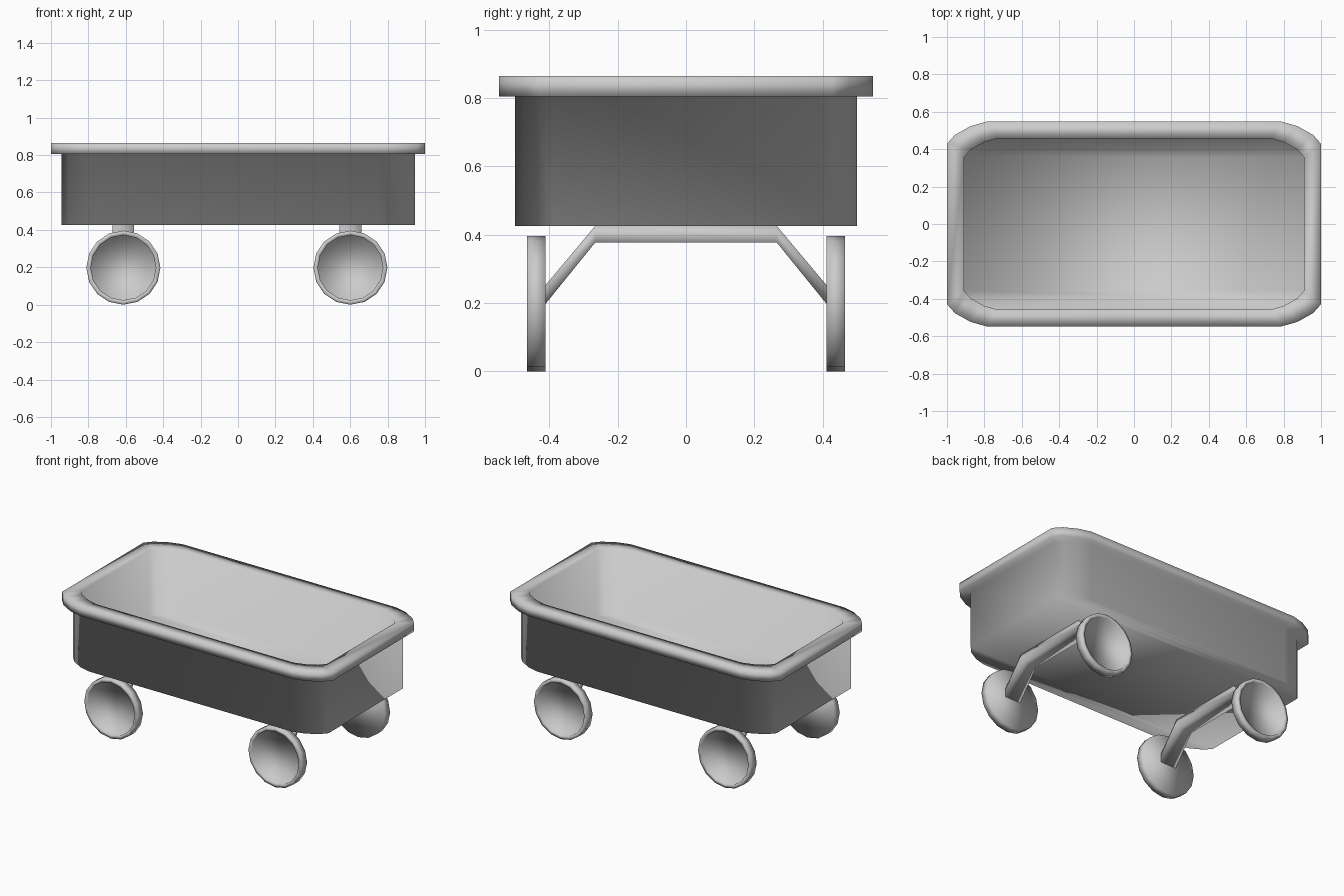
import bpy, bmesh
from math import sin, cos, pi

if "Cube" in bpy.data.objects:
    bpy.data.objects.remove(bpy.data.objects["Cube"])

# quarter-corner shape shared by every outline of the tub
CORNER = ((1, 0), (0.8, 0.4), (0.4, 0.8), (0, 1))


def make_object(name, bm):
    bmesh.ops.recalc_face_normals(bm, faces=bm.faces)
    for f in bm.faces:
        f.smooth = True
    me = bpy.data.meshes.new(name)
    bm.to_mesh(me)
    bm.free()
    ob = bpy.data.objects.new(name, me)
    bpy.context.collection.objects.link(ob)


def loft(bm, rings, strips=False):
    # join successive closed loops with quads, cap the first and last
    loops = [[bm.verts.new(p) for p in ring] for ring in rings]
    for a, b in zip(loops, loops[1:]):
        n = len(a)
        for i in range(n):
            j = (i + 1) % n
            bm.faces.new((a[i], a[j], b[j], b[i]))
    for cap in (loops[0], loops[-1]):
        if strips:   # rows of quads running from one end to the other
            right, left = cap[12:] + cap[:4], cap[4:12][::-1]
            for i in range(7):
                bm.faces.new((right[i], right[i + 1], left[i + 1], left[i]))
        else:
            bm.faces.new(cap)


def rounded_rect(hx, hy, z, rx, ry):
    pts = []
    for sx, sy in ((1, 1), (-1, 1), (-1, -1), (1, -1)):
        corner = CORNER if sx * sy > 0 else CORNER[::-1]
        pts += [(sx * (hx - rx + rx * u), sy * (hy - ry + ry * v), z)
                for u, v in corner]
    return pts


# tub: inner floor, inner wall, boxed rim, outer wall, underside
bm = bmesh.new()
loft(bm, [rounded_rect(*r) for r in (
    (0.908, 0.458, 0.431, 0.18, 0.10),
    (0.908, 0.458, 0.865, 0.18, 0.10),
    (1.0, 0.547, 0.865, 0.21, 0.118),
    (1.0, 0.547, 0.805, 0.21, 0.118),
    (0.945, 0.5, 0.805, 0.19, 0.108),
    (0.945, 0.5, 0.425, 0.19, 0.108))], strips=True)
make_object("wagon_tub", bm)


# dished wheel with 16 sides
def wheel(name, x, side):
    profile = ((0.198, 0.411), (0.198, 0.466), (0.174, 0.466), (0.174, 0.435))
    bm = bmesh.new()
    loft(bm, [[(x + r * sin(i * pi / 8), side * y, 0.198 - r * cos(i * pi / 8))
               for i in range(16)] for r, y in profile])
    make_object(name, bm)


# bent flat bar carrying two wheels, lofted through four cross-sections
def axle(name, x, w=0.058):
    half = ((0.411, 0.198, 0.253), (0.265, 0.378, 0.427))   # y, lower z, upper z
    path = list(half) + [(-y, lo, hi) for y, lo, hi in reversed(half)]
    bm = bmesh.new()
    loft(bm, [[(x - w, y, lo), (x + w, y, lo), (x + w, y, hi), (x - w, y, hi)]
              for y, lo, hi in path])
    make_object(name, bm)


for label, x in (("left", -0.613), ("right", 0.601)):
    axle(label + "_axle", x)
    wheel(label + "_front_wheel", x, -1)
    wheel(label + "_back_wheel", x, 1)
